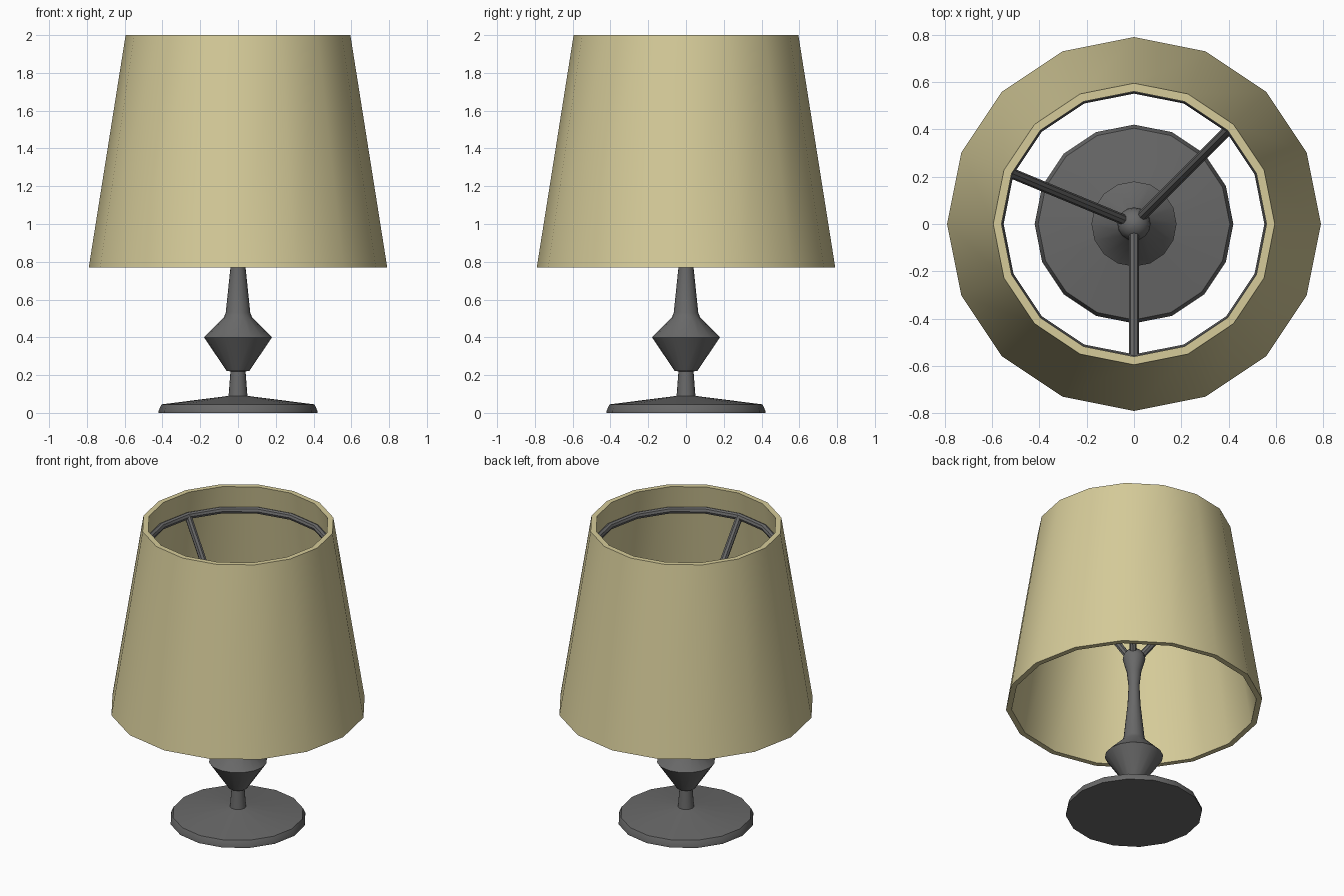
import bpy, bmesh, math
from mathutils import Vector

if "Cube" in bpy.data.objects:
    bpy.data.objects.remove(bpy.data.objects["Cube"])

SIDES = 16


def material(name, rgb):
    m = bpy.data.materials.new(name)
    m.diffuse_color = (*rgb, 1)
    m.use_nodes = True
    m.node_tree.nodes["Principled BSDF"].inputs["Base Color"].default_value = m.diffuse_color
    return m


CREAM = material("cream fabric", (0.67, 0.60, 0.32))
GREY = material("dark grey metal", (0.14, 0.14, 0.14))


def finish(name, bm, mat):
    bmesh.ops.recalc_face_normals(bm, faces=bm.faces)
    me = bpy.data.meshes.new(name)
    bm.to_mesh(me)
    bm.free()
    me.materials.append(mat)
    ob = bpy.data.objects.new(name, me)
    bpy.context.collection.objects.link(ob)
    bpy.ops.object.select_all(action='DESELECT')
    bpy.context.view_layer.objects.active = ob
    ob.select_set(True)
    bpy.ops.object.shade_smooth_by_angle(angle=math.radians(30))
    return ob


def lathe(name, profile, mat, closed=False):
    """Turn an (r, z) profile around z; closed joins its ends, otherwise they are capped."""
    bm = bmesh.new()
    rings = []
    for r, z in profile:
        rings.append([bm.verts.new((r * math.cos(a), r * math.sin(a), z))
                      for a in (2 * math.pi * i / SIDES for i in range(SIDES))])
    pairs = list(zip(rings, rings[1:]))
    if closed:
        pairs.append((rings[-1], rings[0]))
    else:
        bm.faces.new(rings[0])
        bm.faces.new(rings[-1])
    for lo, hi in pairs:
        for i in range(SIDES):
            j = (i + 1) % SIDES
            bm.faces.new((lo[i], lo[j], hi[j], hi[i]))
    return finish(name, bm, mat)


def rod(name, p, q, radius, mat):
    p, q = Vector(p), Vector(q)
    bm = bmesh.new()
    bmesh.ops.create_cone(bm, cap_ends=True, segments=8, radius1=radius,
                          radius2=radius, depth=(q - p).length)
    bm.transform((q - p).to_track_quat('Z', 'Y').to_matrix().to_4x4())
    bmesh.ops.translate(bm, verts=bm.verts, vec=(p + q) / 2)
    return finish(name, bm, mat)


# Tapered shade, a thin hollow shell
lathe("lamp_shade", [(0.79, 0.77), (0.595, 2.0), (0.56, 2.0), (0.755, 0.77)],
      CREAM, closed=True)

# Foot disc and turned stem with a domed hub on top
dome = [(0.07 * math.cos(t), 1.09 + 0.07 * math.sin(t))
        for t in (math.radians(d) for d in (0, 22, 44, 66, 85))]
lathe("base_and_stem", [(0.42, 0.0), (0.42, 0.012), (0.405, 0.045), (0.05, 0.09),
                        (0.04, 0.22), (0.06, 0.222), (0.18, 0.40), (0.075, 0.505),
                        (0.065, 0.53), (0.04, 0.77), (0.034, 0.90), (0.045, 1.0)]
      + dome, GREY)

# Wire ring inside the top of the shade
RING_R, RING_Z = 0.573, 1.835
lathe("shade_ring", [(RING_R + 0.022 * math.cos(t), RING_Z + 0.022 * math.sin(t))
                     for t in (math.pi * k / 4 for k in range(8))], GREY, closed=True)

# Three sloping spokes from hub to ring
for n, deg in enumerate((45, 157.5, 270)):
    c, s = math.cos(math.radians(deg)), math.sin(math.radians(deg))
    rod(f"spoke_{n + 1}", (0.03 * c, 0.03 * s, 1.10),
        (RING_R * c, RING_R * s, RING_Z), 0.022, GREY)
